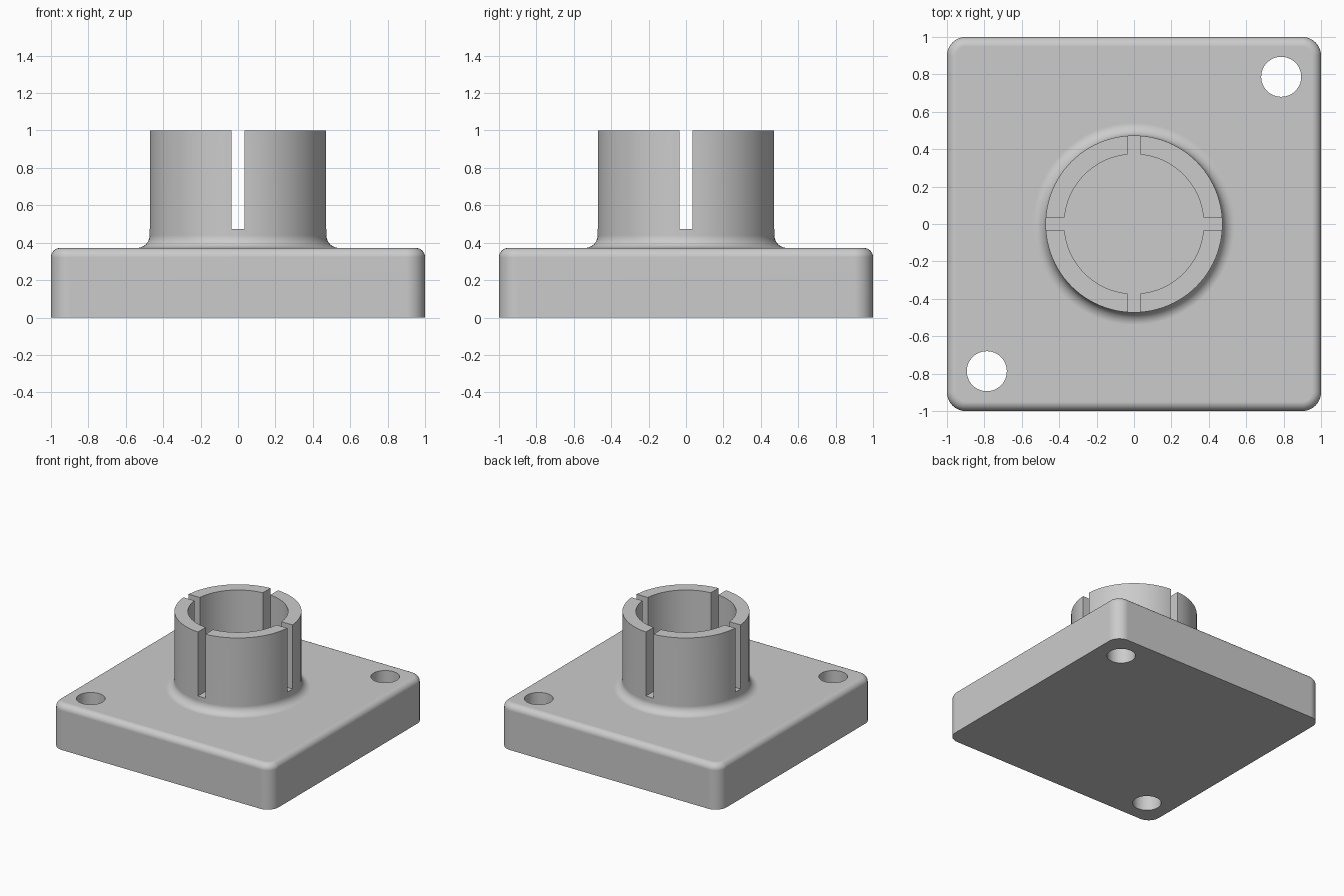
import bpy, bmesh
from math import sin, cos, pi, asin, sqrt

if "Cube" in bpy.data.objects:
    bpy.data.objects.remove(bpy.data.objects["Cube"])

PLATE_TOP, HUB_TOP, FLOOR = 0.372, 1.0, 0.474
OUTER, INNER, SLOT = 0.473, 0.373, 0.034
FILLET, EDGE, CORNER = 0.067, 0.05, 0.1

grey = bpy.data.materials.new("plain grey")
grey.use_nodes = True
colour = (0.6, 0.6, 0.6, 1)
grey.diffuse_color = colour
grey.node_tree.nodes["Principled BSDF"].inputs["Base Color"].default_value = colour


def loft(name, layers):
    """Closed solid through a stack of outlines, each given as (points, z)."""
    bm = bmesh.new()
    rings = [[bm.verts.new((x, y, z)) for x, y in pts] for pts, z in layers]
    for a, b in zip(rings, rings[1:]):
        for i in range(len(a)):
            bm.faces.new((a[i - 1], a[i], b[i], b[i - 1]))
    bm.faces.new(rings[0][::-1])
    bm.faces.new(rings[-1])
    bmesh.ops.recalc_face_normals(bm, faces=bm.faces)
    mesh = bpy.data.meshes.new(name)
    bm.to_mesh(mesh)
    bm.free()
    mesh.materials.append(grey)
    obj = bpy.data.objects.new(name, mesh)
    bpy.context.collection.objects.link(obj)
    return obj


def circle(r, n=96, cx=0, cy=0):
    return [(cx + r * cos(2 * pi * i / n), cy + r * sin(2 * pi * i / n)) for i in range(n)]


def rounded_square(inset, n=10):
    r, c, pts = CORNER - inset, 1 - CORNER, []
    for q in range(4):
        mid = pi / 4 + q * pi / 2
        cx, cy = c * sqrt(2) * cos(mid), c * sqrt(2) * sin(mid)
        for i in range(n + 1):
            a = q * pi / 2 + i * pi / 2 / n
            pts.append((cx + r * cos(a), cy + r * sin(a)))
    return pts


def boolean(obj, tool, operation):
    mod = obj.modifiers.new(operation, 'BOOLEAN')
    mod.operation, mod.solver, mod.object = operation, 'EXACT', tool
    bpy.context.view_layer.objects.active = obj
    bpy.ops.object.modifier_apply(modifier=mod.name)
    bpy.data.objects.remove(tool)


# Square plate with rounded corners and a rounded top edge
steps = [i * pi / 16 for i in range(9)]
plate = loft("mounting_base", [(rounded_square(0), 0)] + [
    (rounded_square(EDGE * (1 - cos(a))), PLATE_TOP - EDGE * (1 - sin(a))) for a in steps])

# Round hub with a fillet at its foot
hub = loft("hub", [(circle(OUTER + FILLET), 0.2)] + [
    (circle(OUTER + FILLET * (1 - sin(a))), PLATE_TOP + FILLET * (1 - cos(a))) for a in steps]
    + [(circle(OUTER), HUB_TOP)])

# Bore and four slots share one floor
outline = []
half = asin(SLOT / INNER)
for q in range(4):
    base = q * pi / 2

    def turn(x, y):
        return (x * cos(base) - y * sin(base), x * sin(base) + y * cos(base))
    outline += [turn(0.7, -SLOT), turn(0.7, SLOT)]
    for i in range(25):
        a = half + (pi / 2 - 2 * half) * i / 24
        outline.append(turn(INNER * cos(a), INNER * sin(a)))
boolean(hub, loft("bore_cutter", [(outline, FLOOR), (outline, 1.2)]), 'DIFFERENCE')
boolean(plate, hub, 'UNION')

# Bolt holes in two opposite corners
for s in (1, -1):
    ring = circle(0.107, 48, 0.787 * s, 0.787 * s)
    boolean(plate, loft("hole_cutter", [(ring, -0.1), (ring, 0.6)]), 'DIFFERENCE')

# Smooth curved faces, crisp edges
bpy.ops.object.select_all(action='DESELECT')
plate.select_set(True)
bpy.context.view_layer.objects.active = plate
bpy.ops.object.shade_smooth_by_angle(angle=pi / 6)
normals = plate.modifiers.new("weighted normals", 'WEIGHTED_NORMAL')
normals.keep_sharp = True
